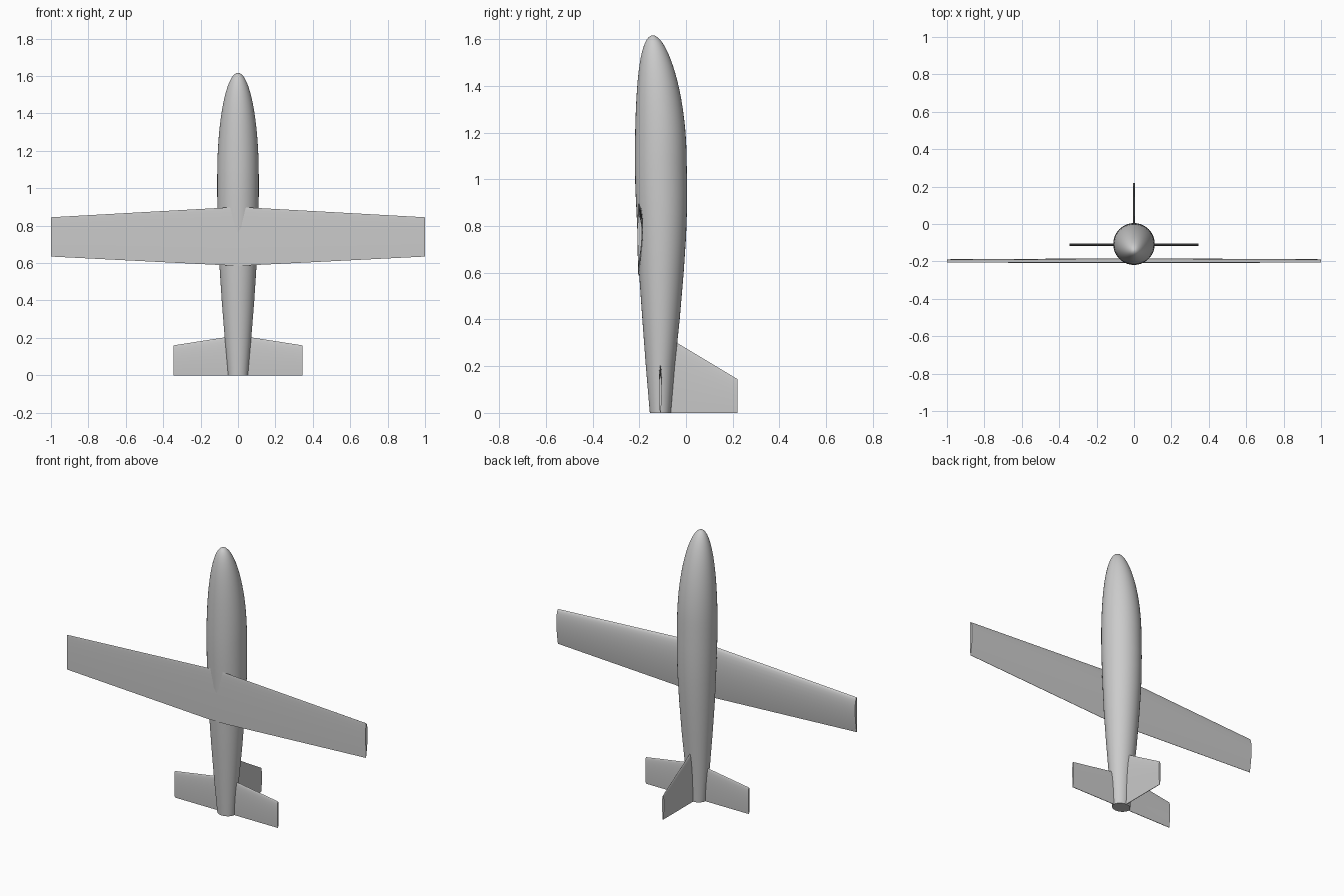
import bpy, bmesh, math
from mathutils import Vector

cube = bpy.data.objects.get("Cube")
if cube:
    bpy.data.objects.remove(cube, do_unlink=True)

grey = bpy.data.materials.new("light_grey")
grey.use_nodes = True
grey.diffuse_color = (0.6, 0.6, 0.6, 1)
grey.node_tree.nodes["Principled BSDF"].inputs["Base Color"].default_value = (0.6, 0.6, 0.6, 1)


def loft(name, rings):
    """Skin equal-sized rings of points and cap both ends."""
    bm = bmesh.new()
    loops = [[bm.verts.new(p) for p in ring] for ring in rings]
    n = len(loops[0])
    for a, b in zip(loops, loops[1:]):
        for i in range(n):
            j = (i + 1) % n
            bm.faces.new((a[i], a[j], b[j], b[i]))
    bm.faces.new(loops[0])
    bm.faces.new(loops[-1])
    bmesh.ops.recalc_face_normals(bm, faces=bm.faces)
    mesh = bpy.data.meshes.new(name)
    bm.to_mesh(mesh)
    bm.free()
    mesh.materials.append(grey)
    ob = bpy.data.objects.new(name, mesh)
    bpy.context.collection.objects.link(ob)
    bpy.ops.object.select_all(action="DESELECT")
    ob.select_set(True)
    bpy.context.view_layer.objects.active = ob
    bpy.ops.object.shade_smooth_by_angle(angle=math.radians(35))
    return ob


def oval(z, half_width, y_low, y_high, sides=40):
    mid, half = (y_low + y_high) / 2, (y_high - y_low) / 2
    angles = [2 * math.pi * i / sides for i in range(sides)]
    return [Vector((half_width * math.cos(a), mid + half * math.sin(a), z)) for a in angles]


# Fuselage: tail cone stations, then a rounded nose
stations = [(0, .053, -.155, -.065), (.2, .071, -.172, -.048), (.4, .087, -.187, -.027),
            (.6, .1, -.201, -.01), (.75, .107, -.207, 0), (.86, .11, -.212, .004),
            (.96, .111, -.217, .005), (1.07, .111, -.219, .003)]
rings = [oval(*s) for s in stations]
for i in range(1, 19):
    t = min(i / 18, .995) * math.pi / 2
    s, c = math.sin(t), math.cos(t)
    mid = -.108 - .034 * s ** 2
    rings.append(oval(1.07 + .547 * s, .111 * c, mid - .111 * c, mid + .111 * c))
loft("fuselage", rings)


def section(chord_low, chord_high, thickness, base, flat, steps=14):
    """Aerofoil as (offset, z) pairs; the leading edge is at the top."""
    def height(u):
        return thickness * 2.6 * (math.sqrt(u) * (1 - u)) + .0015 * u
    us = [(1 - math.cos(math.pi * i / steps)) / 2 for i in range(steps + 1)]
    upper = [(base + height(u), u) for u in us]
    lower = [(base - (0.12 if flat else 1) * height(u), u) for u in reversed(us[1:])]
    return [(o, chord_high + (chord_low - chord_high) * u) for o, u in upper + lower]


# Main wing, flat underneath and tapered to both tips
loft("main_wing", [[Vector((x, o, z)) for o, z in section(low, high, t, -.205, True)]
                   for x, low, high, t in ((-1, .635, .845, .016), (-.06, .588, .897, .021),
                                           (.06, .588, .897, .021), (1, .635, .845, .016))])

# Tailplane
loft("tailplane", [[Vector((x, o, z)) for o, z in section(0, high, .006, -.11, False)]
                   for x, high in ((-.345, .16), (-.07, .203), (.07, .203), (.345, .16))])

# Upright fin
loft("tail_fin", [[Vector((o, y, z)) for o, z in section(0, high, .006, 0, False)]
                  for y, high in ((-.1, .337), (.22, .145))])
